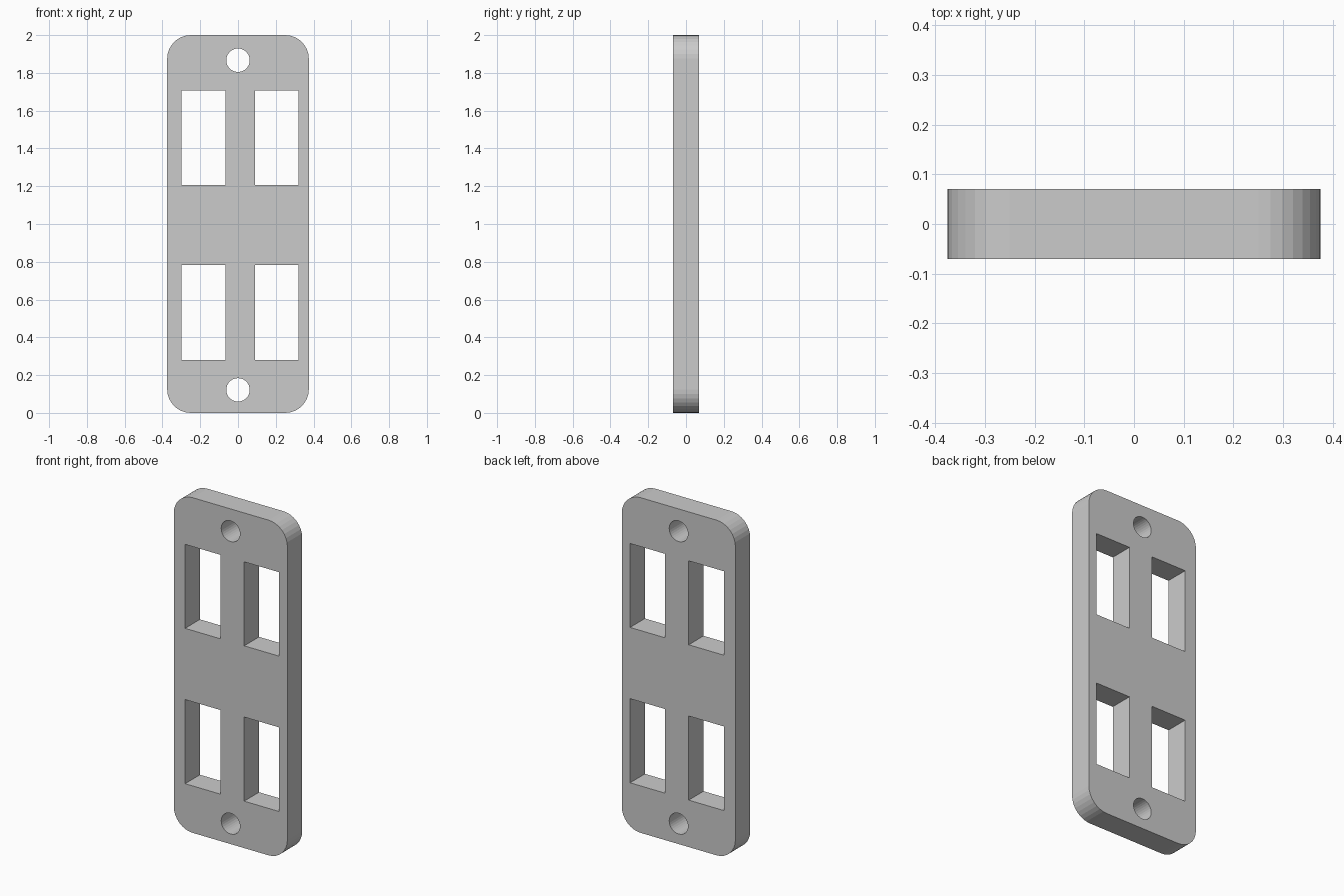
import bpy, bmesh
from math import sin, cos, pi, radians
from mathutils import Matrix

if "Cube" in bpy.data.objects:
    bpy.data.objects.remove(bpy.data.objects["Cube"])

HALF_W, HEIGHT, HALF_D, CORNER = 0.375, 2.0, 0.07, 0.125


def arc(cx, cz, r, start, sweep, n):
    return [(cx + r * cos(start + sweep * i / n), cz + r * sin(start + sweep * i / n))
            for i in range(n + 1)]


def rect(x0, x1, z0, z1):
    return [(x0, z0), (x1, z0), (x1, z1), (x0, z1)]


# Outer outline with rounded corners
outline = []
corners = [(1, HEIGHT - CORNER), (-1, HEIGHT - CORNER), (-1, CORNER), (1, CORNER)]
for i, (side, z) in enumerate(corners):
    outline += arc(side * (HALF_W - CORNER), z, CORNER, i * pi / 2, pi / 2, 8)
loops = [outline]

# Four rectangular windows
for x0, x1 in ((-0.30, -0.067), (0.09, 0.32)):
    for z0, z1 in ((0.28, 0.782), (1.207, 1.708)):
        loops.append(rect(x0, x1, z0, z1))

# Two screw holes
for z in (0.122, 1.867):
    loops.append(arc(0, z, 0.062, 0, 2 * pi, 32)[:-1])

# Filled, extruded profile
curve = bpy.data.curves.new("plate_profile", 'CURVE')
curve.dimensions = '2D'
curve.fill_mode = 'BOTH'
curve.extrude = HALF_D
for pts in loops:
    spline = curve.splines.new('POLY')
    spline.points.add(len(pts) - 1)
    for p, (x, z) in zip(spline.points, pts):
        p.co = (x, z, 0, 1)
    spline.use_cyclic_u = True
profile = bpy.data.objects.new("plate_profile", curve)
bpy.context.collection.objects.link(profile)

# Bake to a clean upright mesh
mesh = bpy.data.meshes.new_from_object(
    profile.evaluated_get(bpy.context.evaluated_depsgraph_get()))
bpy.data.objects.remove(profile)
bm = bmesh.new()
bm.from_mesh(mesh)
bmesh.ops.remove_doubles(bm, verts=bm.verts, dist=1e-5)
bmesh.ops.rotate(bm, verts=bm.verts, matrix=Matrix.Rotation(radians(90), 3, 'X'))
bmesh.ops.recalc_face_normals(bm, faces=bm.faces)
for f in bm.faces:
    f.smooth = False
bm.to_mesh(mesh)
bm.free()
plate = bpy.data.objects.new("mounting_plate", mesh)
bpy.context.collection.objects.link(plate)
